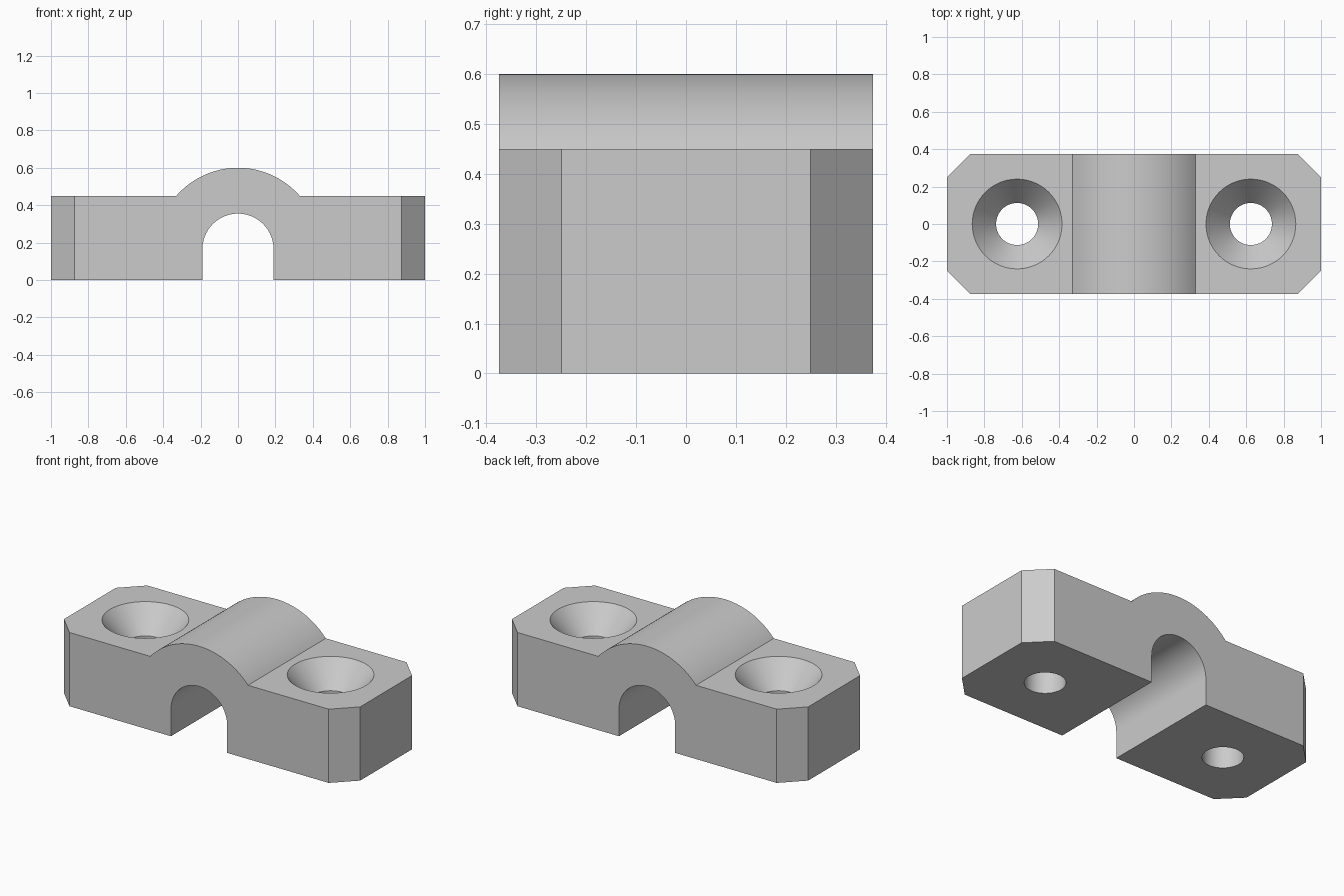
import bpy, bmesh
from math import pi, sin, cos, asin, sqrt, radians

cube = bpy.data.objects.get("Cube")
if cube:
    bpy.data.objects.remove(cube, do_unlink=True)

HALF_DEPTH = 0.375
BLOCK_TOP = 0.45
TOP = 0.6
HUMP_X = 0.33
CHAMFER = 0.125
CHANNEL_R = 0.19
CHANNEL_Z = 0.165
HOLE_X = 0.625
HOLE_R = 0.1125
SINK_R = 0.24
SINK_DEPTH = 0.15

grey = bpy.data.materials.new("light_grey")
grey.use_nodes = True
grey.diffuse_color = (0.6, 0.6, 0.6, 1)
grey.node_tree.nodes["Principled BSDF"].inputs["Base Color"].default_value = (0.6, 0.6, 0.6, 1)


def make_object(name, bm):
    bmesh.ops.recalc_face_normals(bm, faces=bm.faces)
    mesh = bpy.data.meshes.new(name)
    bm.to_mesh(mesh)
    bm.free()
    mesh.materials.append(grey)
    obj = bpy.data.objects.new(name, mesh)
    bpy.context.collection.objects.link(obj)
    return obj


def arc(radius, z, start, end, steps):
    angles = [start + (end - start) * i / steps for i in range(steps + 1)]
    return [(radius * cos(a), z + radius * sin(a)) for a in angles]


# Clamp profile: outer hump arc, flat shoulders, arched cable channel
sagitta = TOP - BLOCK_TOP
hump_r = (HUMP_X ** 2 + sagitta ** 2) / (2 * sagitta)
half = asin(HUMP_X / hump_r)
profile = [(1, 0), (1, BLOCK_TOP)]
profile += arc(hump_r, TOP - hump_r, pi / 2 - half, pi / 2 + half, 40)
profile += [(-1, BLOCK_TOP), (-1, 0), (-CHANNEL_R, 0)]
profile += arc(CHANNEL_R, CHANNEL_Z, pi, 0, 48)
profile += [(CHANNEL_R, 0)]

bm = bmesh.new()
face = bm.faces.new([bm.verts.new((x, -HALF_DEPTH, z)) for x, z in profile])
moved = bmesh.ops.extrude_face_region(bm, geom=[face])["geom"]
bmesh.ops.translate(bm, vec=(0, 2 * HALF_DEPTH, 0),
                    verts=[v for v in moved if isinstance(v, bmesh.types.BMVert)])

# Chamfer the four outer upright corners
corners = [e for e in bm.edges
           if all(abs(v.co.x) > 0.99 for v in e.verts)
           and abs(e.verts[0].co.z - e.verts[1].co.z) > 0.1]
bmesh.ops.bevel(bm, geom=corners, offset=CHAMFER, segments=1,
                affect='EDGES', profile=0.5)
clamp = make_object("cable_clamp", bm)


# Countersunk screw hole cutter, lathed from radius and height steps
def screw_hole_cutter(x, segments=64):
    bm = bmesh.new()
    steps = [(HOLE_R, -0.1), (HOLE_R, BLOCK_TOP - SINK_DEPTH),
             (SINK_R, BLOCK_TOP), (SINK_R, BLOCK_TOP + 0.1)]
    rings = [[bm.verts.new((x + r * cos(2 * pi * i / segments),
                            r * sin(2 * pi * i / segments), z))
              for i in range(segments)] for r, z in steps]
    for low, high in zip(rings, rings[1:]):
        for i in range(segments):
            j = (i + 1) % segments
            bm.faces.new((low[i], low[j], high[j], high[i]))
    bm.faces.new(rings[0])
    bm.faces.new(rings[-1])
    cutter = make_object("screw_hole_cutter", bm)
    cutter.hide_render = True
    return cutter


# Cut both screw holes
bpy.ops.object.select_all(action='DESELECT')
clamp.select_set(True)
bpy.context.view_layer.objects.active = clamp
for side in (-1, 1):
    cutter = screw_hole_cutter(side * HOLE_X)
    cut = clamp.modifiers.new("screw_hole", 'BOOLEAN')
    cut.operation = 'DIFFERENCE'
    cut.solver = 'EXACT'
    cut.object = cutter
    bpy.ops.object.modifier_apply(modifier=cut.name)
    bpy.data.objects.remove(cutter, do_unlink=True)

bpy.ops.object.shade_smooth_by_angle(angle=radians(30))
